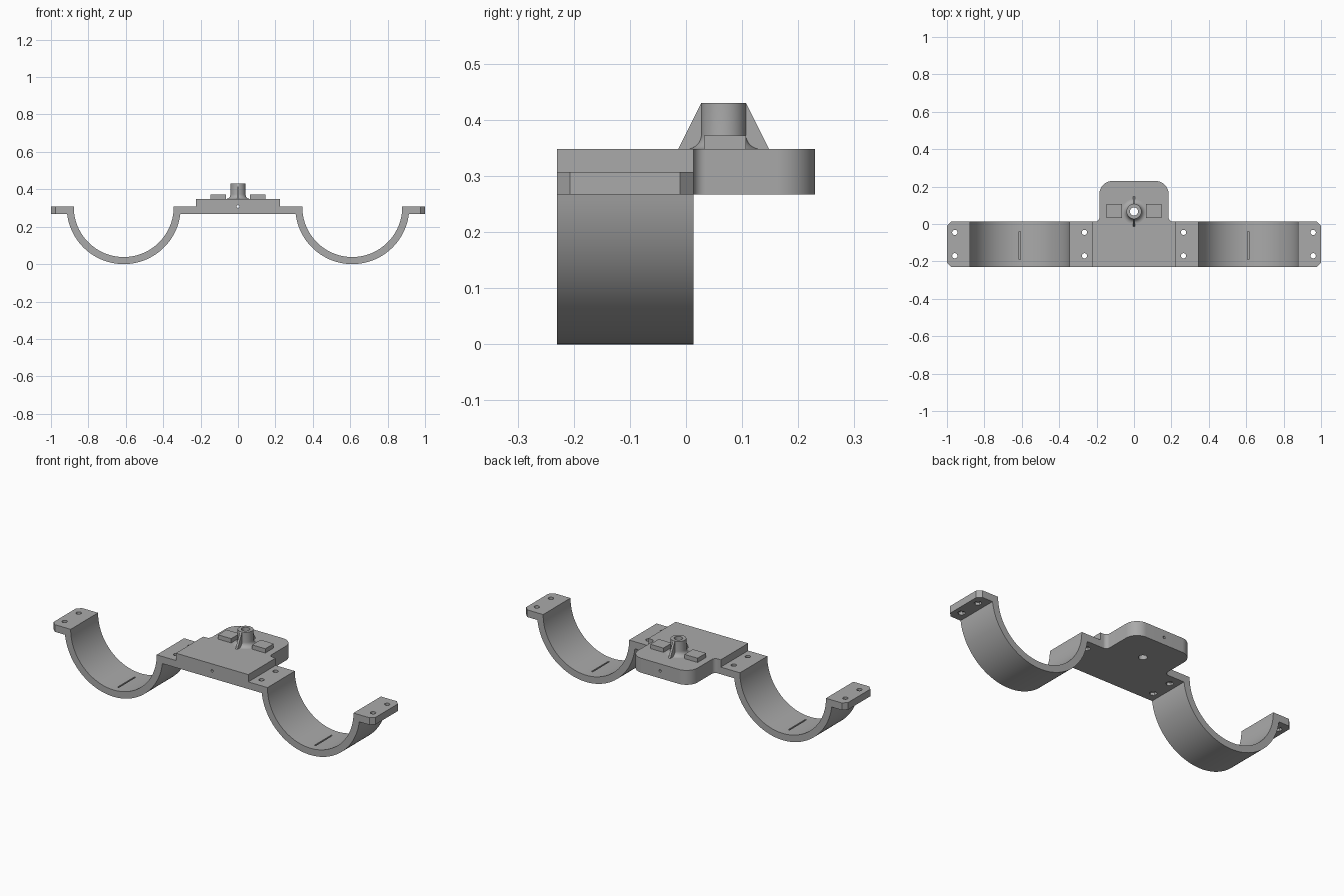
import bpy, bmesh
from math import pi, cos, sin, radians, asin
from mathutils import Matrix, Vector

if "Cube" in bpy.data.objects:
    bpy.data.objects.remove(bpy.data.objects["Cube"])

FRONT, BACK = -0.23, 0.013          # strap depth
LOW, FLANGE, TOP = 0.267, 0.307, 0.348
CRADLE_X, R_OUT, R_IN = 0.611, 0.305, 0.267
BOSS_Y, BOSS_TOP = 0.067, 0.43

grey = bpy.data.materials.new("plain grey")
grey.use_nodes = True
COLOR = (0.4, 0.4, 0.4, 1)
grey.diffuse_color = COLOR
grey.node_tree.nodes["Principled BSDF"].inputs["Base Color"].default_value = COLOR


def make(name, bm):
    bmesh.ops.recalc_face_normals(bm, faces=bm.faces)
    mesh = bpy.data.meshes.new(name)
    bm.to_mesh(mesh)
    bm.free()
    mesh.materials.append(grey)
    obj = bpy.data.objects.new(name, mesh)
    bpy.context.collection.objects.link(obj)
    return obj


def extrude(bm, points, direction):
    face = bm.faces.new([bm.verts.new(p) for p in points])
    new = bmesh.ops.extrude_face_region(bm, geom=[face])["geom"]
    verts = [g for g in new if isinstance(g, bmesh.types.BMVert)]
    bmesh.ops.translate(bm, verts=verts, vec=direction)


def box(bm, x, y, z, turn=0):
    size = Matrix.Diagonal((x[1] - x[0], y[1] - y[0], z[1] - z[0], 1))
    mid = Vector((sum(x) / 2, sum(y) / 2, sum(z) / 2))
    bmesh.ops.create_cube(bm, size=1, matrix=Matrix.Translation(mid)
                          @ Matrix.Rotation(turn, 4, "Z") @ size)


def rod(bm, center, radius, length, sides=32, turn=Matrix()):
    bmesh.ops.create_cone(bm, cap_ends=True, segments=sides, radius1=radius,
                          radius2=radius, depth=length,
                          matrix=Matrix.Translation(center) @ turn)


def cut(obj, bm):
    cutter = make("cutter", bm)
    cutter.hide_render = True
    mod = obj.modifiers.new("cut", "BOOLEAN")
    mod.operation, mod.solver, mod.object = "DIFFERENCE", "EXACT", cutter
    mod.use_self = True
    graph = bpy.context.evaluated_depsgraph_get()
    mesh = bpy.data.meshes.new_from_object(obj.evaluated_get(graph))
    obj.modifiers.clear()
    obj.data = mesh
    bpy.data.objects.remove(cutter)


def arc(cx, cy, r, start, end, steps):
    return [(cx + r * cos(start + (end - start) * i / steps),
             cy + r * sin(start + (end - start) * i / steps))
            for i in range(steps + 1)]


def smooth(obj):
    bpy.ops.object.select_all(action="DESELECT")
    obj.select_set(True)
    bpy.context.view_layer.objects.active = obj
    bpy.ops.object.shade_smooth_by_angle(angle=radians(30))


# Half-round cradles with their bolt flanges
dip = asin((R_OUT - LOW) / R_OUT)
for side, label in ((1, "left"), (-1, "right")):
    outline = [(0.225, FLANGE), (0.225, LOW)]
    outline += arc(CRADLE_X, R_OUT, R_OUT, pi + dip, 2 * pi - dip, 64)
    outline += [(1, LOW), (1, FLANGE), (CRADLE_X + R_IN, FLANGE)]
    outline += arc(CRADLE_X, R_OUT, R_IN, 2 * pi, pi, 64)
    outline += [(CRADLE_X - R_IN, FLANGE)]
    bm = bmesh.new()
    extrude(bm, [(side * x, FRONT, z) for x, z in outline], (0, BACK - FRONT, 0))
    cradle = make(label + "_cradle", bm)

    bm = bmesh.new()
    for x in (0.265, 0.958):
        for y in (-0.17, -0.045):
            # bolt hole over a hexagonal nut pocket
            rod(bm, (side * x, y, 0.29), 0.014, 0.1)
            rod(bm, (side * x, y, LOW), 0.02, 0.03, 6)
    mid = side * CRADLE_X
    box(bm, (mid - 0.004, mid + 0.004), (-0.19, -0.04), (0.025, 0.08))
    for y in (FRONT, BACK):
        # chamfered outer corners
        box(bm, (side - 0.0165, side + 0.0165), (y - 0.0165, y + 0.0165),
            (0.2, 0.4), pi / 4)
    cut(cradle, bm)
    smooth(cradle)

# Centre plate with rounded rear tab
half = [(0.225, FRONT), (0.225, BACK)]
half += arc(0.207, BACK + 0.022, 0.022, -pi / 2, -pi, 8)
half += arc(0.115, 0.16, 0.07, 0, pi / 2, 16)
outline = half + [(-x, y) for x, y in reversed(half)]
bm = bmesh.new()
extrude(bm, [(x, y, LOW) for x, y in outline], (0, 0, TOP - LOW))
plate = make("centre_plate", bm)
bm = bmesh.new()
rod(bm, (0, BOSS_Y, 0.3), 0.022, 0.3)
rod(bm, (0, 0, 0.308), 0.007, 1, 24, Matrix.Rotation(pi / 2, 4, "X"))
cut(plate, bm)
smooth(plate)

# Raised pads
for side, label in ((1, "left"), (-1, "right")):
    bm = bmesh.new()
    xs = sorted((side * 0.065, side * 0.147))
    box(bm, xs, (0.032, 0.107), (TOP - 0.005, 0.372))
    make(label + "_pad", bm)

# Hollow boss with flared foot
profile = [(0.022, TOP), (0.066, TOP)]
profile += arc(0.066, TOP + 0.026, 0.026, -pi / 2, -pi, 8)[1:]
profile += [(0.04, BOSS_TOP), (0.022, BOSS_TOP)]
bm = bmesh.new()
ring = [bm.verts.new((r, BOSS_Y, z)) for r, z in profile]
edges = [bm.edges.new((ring[i - 1], v)) for i, v in enumerate(ring)]
bmesh.ops.spin(bm, geom=ring + edges, cent=(0, BOSS_Y, 0), axis=(0, 0, 1),
               angle=2 * pi, steps=48, use_duplicate=False)
bmesh.ops.remove_doubles(bm, verts=bm.verts, dist=0.0001)
smooth(make("boss", bm))

# Sloped ribs before and behind the boss
for turn, label in ((-1, "front"), (1, "back")):
    bm = bmesh.new()
    slope = [(0.03, TOP), (0.081, TOP), (0.04, BOSS_TOP), (0.03, BOSS_TOP)]
    extrude(bm, [(-0.006, BOSS_Y + turn * d, z) for d, z in slope], (0.012, 0, 0))
    make(label + "_rib", bm)
